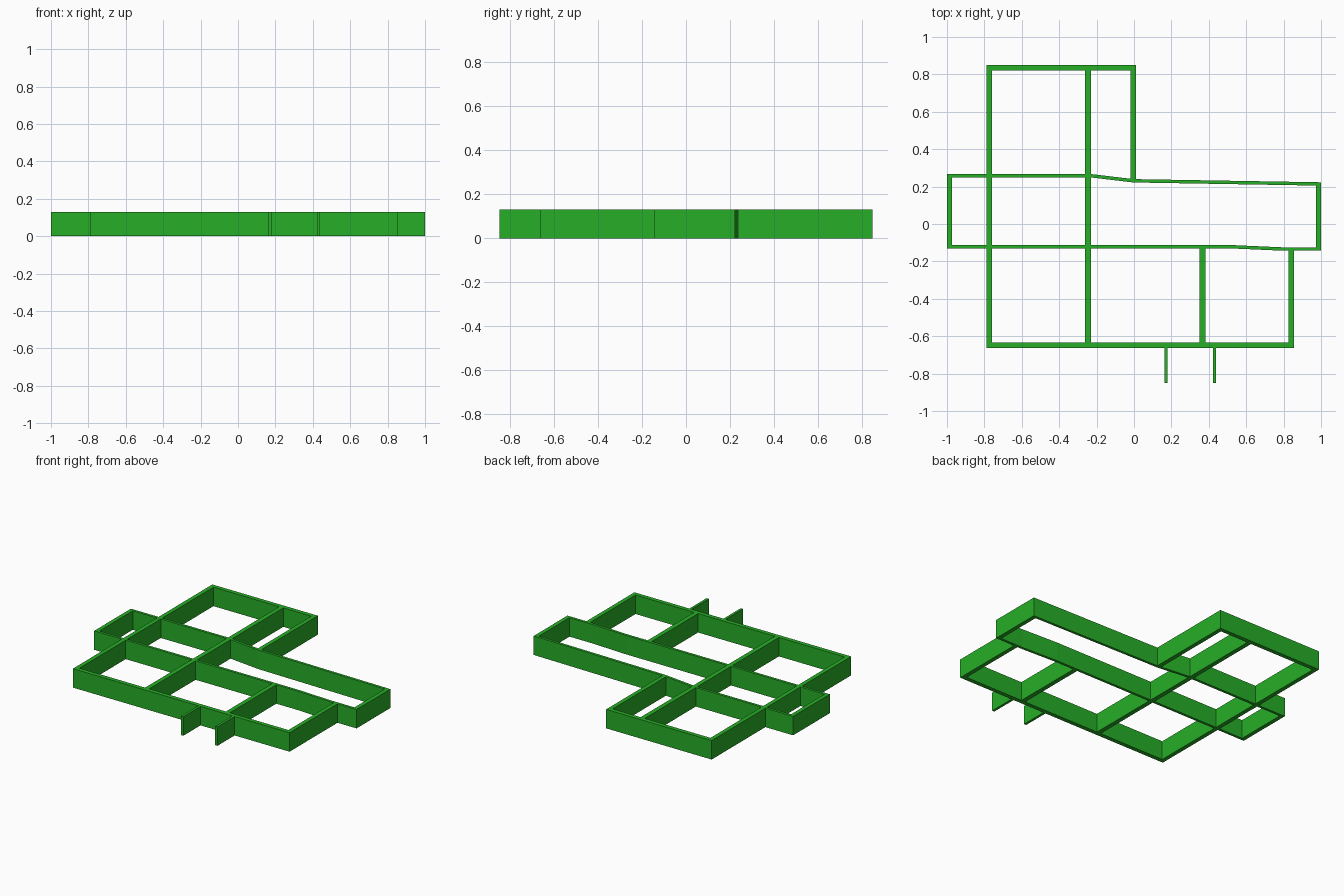
import bpy, bmesh
from mathutils import Vector

if "Cube" in bpy.data.objects:
    bpy.data.objects.remove(bpy.data.objects["Cube"])

HEIGHT = 0.13
green = bpy.data.materials.new("wall_green")
green.diffuse_color = (0.02, 0.42, 0.02, 1)
green.use_nodes = True
green.node_tree.nodes["Principled BSDF"].inputs["Base Color"].default_value = green.diffuse_color


def wall(name, points, width):
    """Extrude a centre line into an upright wall with mitred corners."""
    pts = [Vector(p) for p in points]
    sides = []
    for i, p in enumerate(pts):
        a = (p - pts[i - 1]).normalized() if i > 0 else None
        b = (pts[i + 1] - p).normalized() if i < len(pts) - 1 else None
        a, b = a or b, b or a
        na, nb = Vector((-a.y, a.x)), Vector((-b.y, b.x))
        n = (na + nb).normalized()
        n *= width / 2 / n.dot(na)
        sides.append((p + n, p - n))
    bm = bmesh.new()
    rings = [[bm.verts.new((q.x, q.y, z)) for q, z in
              ((l, 0), (r, 0), (r, HEIGHT), (l, HEIGHT))] for l, r in sides]
    for r0, r1 in zip(rings, rings[1:]):
        for k in range(4):
            bm.faces.new((r0[k], r0[(k + 1) % 4], r1[(k + 1) % 4], r1[k]))
    bm.faces.new(rings[0])
    bm.faces.new(rings[-1])
    bmesh.ops.recalc_face_normals(bm, faces=bm.faces)
    mesh = bpy.data.meshes.new(name)
    bm.to_mesh(mesh)
    bm.free()
    mesh.materials.append(green)
    obj = bpy.data.objects.new(name, mesh)
    bpy.context.collection.objects.link(obj)


# Main outer wall, running round the back, left, front and right rooms
wall("outer_wall", [(-0.003, 0.23), (-0.003, 0.835), (-0.775, 0.835),
                    (-0.775, -0.648), (0.841, -0.648), (0.841, -0.134)], 0.029)

# Corridor: long side walls with slight bends, and the two end walls
wall("corridor_back_wall", [(-1, 0.258), (-0.23, 0.258), (-0.003, 0.231),
                            (1, 0.214)], 0.018)
wall("corridor_front_wall", [(-1, -0.122), (0.53, -0.122), (0.80, -0.134),
                             (1, -0.134)], 0.018)
wall("corridor_left_end", [(-0.986, -0.131), (-0.986, 0.267)], 0.028)
wall("corridor_right_end", [(0.986, -0.143), (0.986, 0.223)], 0.028)

# Interior dividers
wall("long_divider", [(-0.246, -0.648), (-0.246, 0.835)], 0.031)
wall("front_room_divider", [(0.367, -0.648), (0.367, -0.122)], 0.031)

# Thin entrance stubs in front
for side, x in (("left", 0.171), ("right", 0.430)):
    wall("entrance_stub_" + side, [(x, -0.849), (x, -0.648)], 0.017)
